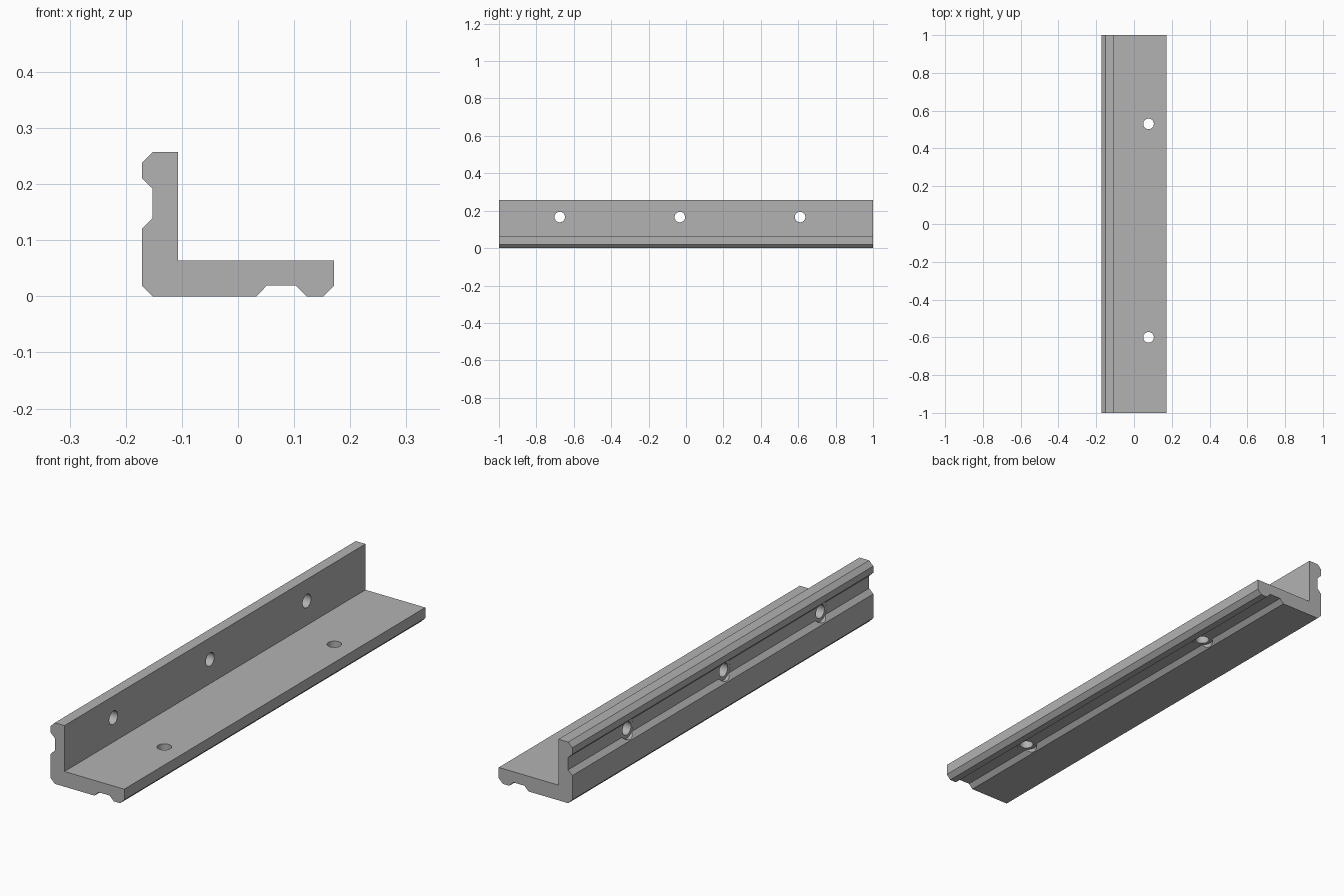
import bpy
import bmesh
from mathutils import Vector

cube = bpy.data.objects.get("Cube")
if cube:
    bpy.data.objects.remove(cube, do_unlink=True)

grey = bpy.data.materials.new("plain grey")
grey.use_nodes = True
colour = (0.45, 0.45, 0.45, 1)
grey.diffuse_color = colour
grey.node_tree.nodes["Principled BSDF"].inputs["Base Color"].default_value = colour


def add_object(name, bm):
    bmesh.ops.recalc_face_normals(bm, faces=bm.faces)
    mesh = bpy.data.meshes.new(name)
    bm.to_mesh(mesh)
    bm.free()
    mesh.materials.append(grey)
    obj = bpy.data.objects.new(name, mesh)
    bpy.context.collection.objects.link(obj)
    return obj


# Angle section with chamfered corners and a groove in each outer face (x, z)
profile = [
    (-0.152, 0), (0.033, 0), (0.051, 0.019), (0.103, 0.019), (0.122, 0),
    (0.152, 0), (0.171, 0.019), (0.171, 0.064), (-0.107, 0.064),
    (-0.107, 0.257), (-0.152, 0.257), (-0.171, 0.238), (-0.171, 0.21),
    (-0.152, 0.192), (-0.152, 0.14), (-0.171, 0.121), (-0.171, 0.019),
]
bm = bmesh.new()
end = bm.faces.new([bm.verts.new((x, -1, z)) for x, z in profile])
side = bmesh.ops.extrude_face_region(bm, geom=[end])["geom"]
bmesh.ops.translate(bm, vec=(0, 2, 0),
                    verts=[v for v in side if isinstance(v, bmesh.types.BMVert)])
rail = add_object("angle_rail", bm)


def cut_cylinder(name, start, finish, radius):
    """Cut a round hole through the rail between two points."""
    start, finish = Vector(start), Vector(finish)
    axis = finish - start
    bm = bmesh.new()
    bmesh.ops.create_cone(bm, cap_ends=True, segments=32, radius1=radius,
                          radius2=radius, depth=axis.length)
    bmesh.ops.rotate(bm, verts=bm.verts, cent=(0, 0, 0),
                     matrix=axis.to_track_quat("Z", "Y").to_matrix())
    bmesh.ops.translate(bm, verts=bm.verts, vec=(start + finish) / 2)
    cutter = add_object(name, bm)
    mod = rail.modifiers.new(name, "BOOLEAN")
    mod.operation = "DIFFERENCE"
    mod.solver = "EXACT"
    mod.object = cutter
    return cutter


hole, seat = 0.028, 0.042
cutters = []
# Upright flange: through holes with a round seat in the groove
for y in (-0.675, -0.033, 0.61):
    z = 0.166
    cutters.append(cut_cylinder("wall_hole", (-0.3, y, z), (0, y, z), hole))
    cutters.append(cut_cylinder("wall_seat", (-0.3, y, z), (-0.1515, y, z), seat))
# Base flange: through holes with a round seat in the groove
for y in (-0.6, 0.53):
    x = 0.077
    cutters.append(cut_cylinder("base_hole", (x, y, -0.1), (x, y, 0.2), hole))
    cutters.append(cut_cylinder("base_seat", (x, y, -0.1), (x, y, 0.0195), seat))

# Apply the cuts and remove the cutters
bpy.ops.object.select_all(action="DESELECT")
rail.select_set(True)
bpy.context.view_layer.objects.active = rail
for mod in list(rail.modifiers):
    bpy.ops.object.modifier_apply(modifier=mod.name)
for cutter in cutters:
    bpy.data.objects.remove(cutter, do_unlink=True)

# Smooth hole walls, sharp rail edges
bpy.ops.object.shade_smooth_by_angle(angle=0.5)
